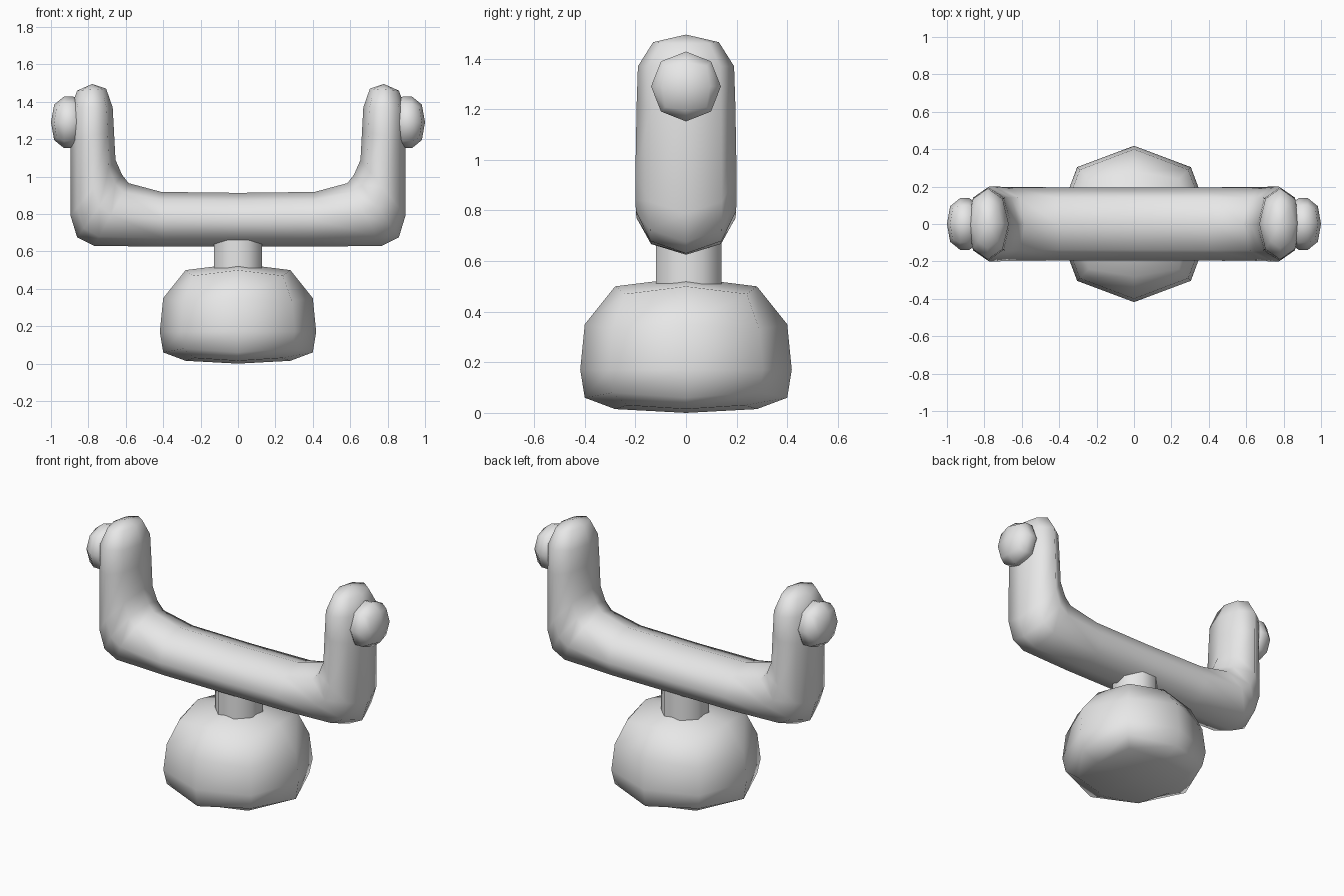
import bpy, bmesh, math
from mathutils import Matrix

cube = bpy.data.objects.get("Cube")
if cube:
    bpy.data.objects.remove(cube, do_unlink=True)

grey = bpy.data.materials.new("light grey")
grey.use_nodes = True
grey.diffuse_color = (0.8, 0.8, 0.8, 1)
grey.node_tree.nodes["Principled BSDF"].inputs["Base Color"].default_value = (0.8, 0.8, 0.8, 1)

S = math.sqrt(0.5)


def loft(name, rings, start, end, smooth=True):
    """Skin a list of eight-point rings and close both ends with a pole."""
    bm = bmesh.new()
    loops = [[bm.verts.new(p) for p in ring] for ring in rings]
    for a, b in zip(loops, loops[1:]):
        for i in range(8):
            j = (i + 1) % 8
            bm.faces.new((a[i], a[j], b[j], b[i]))
    for pole, loop in ((start, loops[0]), (end, loops[-1])):
        tip = bm.verts.new(pole)
        for i in range(0, 8, 2):
            # quads around the pole, cornered on the diagonal points
            bm.faces.new((tip, loop[i], loop[i + 1], loop[(i + 2) % 8]))
    bmesh.ops.recalc_face_normals(bm, faces=bm.faces)
    for f in bm.faces:
        f.smooth = smooth
    mesh = bpy.data.meshes.new(name)
    bm.to_mesh(mesh)
    bm.free()
    mesh.materials.append(grey)
    obj = bpy.data.objects.new(name, mesh)
    bpy.context.collection.objects.link(obj)
    return obj


def octagon(r_axis, z_axis, r_diag, z_diag):
    """Ring with separate radius and height for axis and diagonal points."""
    pts = []
    for i in range(8):
        r, z = ((r_axis, z_axis), (r_diag, z_diag))[i % 2]
        a = i * math.pi / 4
        pts.append((r * math.cos(a), r * math.sin(a), z))
    return pts


# Rounded base
base_rings = [(0.28, 0.015, 0.33, 0.03), (0.40, 0.06, 0.41, 0.08),
              (0.418, 0.17, 0.43, 0.17), (0.40, 0.35, 0.41, 0.33),
              (0.28, 0.50, 0.34, 0.47)]
loft("base", [octagon(*r) for r in base_rings], (0, 0, 0), (0, 0, 0.535))

# Short octagonal neck
bpy.ops.mesh.primitive_cylinder_add(vertices=8, radius=0.14, depth=0.24, location=(0, 0.01, 0.60),
                                    rotation=(0, 0, math.pi / 8))
neck = bpy.context.object
neck.name = "neck"
neck.data.materials.append(grey)
bpy.ops.object.shade_smooth_by_angle(angle=math.radians(60))

# U-shaped yoke: outer x, outer z, inner x, inner z, half width in y
half = [(0, 0.625, 0, 0.913, 0.195), (0.40, 0.625, 0.41, 0.918, 0.196),
        (0.77, 0.630, 0.585, 0.965, 0.198), (0.86, 0.675, 0.62, 1.01, 0.20),
        (0.895, 0.79, 0.655, 1.09, 0.20), (0.895, 1.20, 0.663, 1.24, 0.195),
        (0.893, 1.37, 0.67, 1.37, 0.19), (0.86, 1.46, 0.705, 1.47, 0.13)]
sections = [(-a, b, -c, d, w) for a, b, c, d, w in half[:0:-1]] + half


def yoke_ring(ox, oz, ix, iz, w):
    ring = []
    for i in range(8):
        a = i * math.pi / 4
        t = (1 - math.cos(a)) / 2
        ring.append((ox + (ix - ox) * t, w * math.sin(a), oz + (iz - oz) * t))
    return ring


loft("yoke", [yoke_ring(*s) for s in sections], (-0.78, 0, 1.495), (0.78, 0, 1.495))

# Side knobs on the outer faces of the arms
knob_rings = [(0.10, -0.07, 0.10, -0.06), (0.138, -0.02, 0.14, -0.02),
              (0.138, 0.03, 0.14, 0.03), (0.095, 0.083, 0.115, 0.07)]
for name, side in (("left_knob", 1), ("right_knob", -1)):
    knob = loft(name, [octagon(*r) for r in knob_rings], (0, 0, -0.09), (0, 0, 0.10))
    knob.data.transform(Matrix.Translation((side * 0.90, 0, 1.29)) @
                        Matrix.Rotation(side * math.pi / 2, 4, 'Y'))
